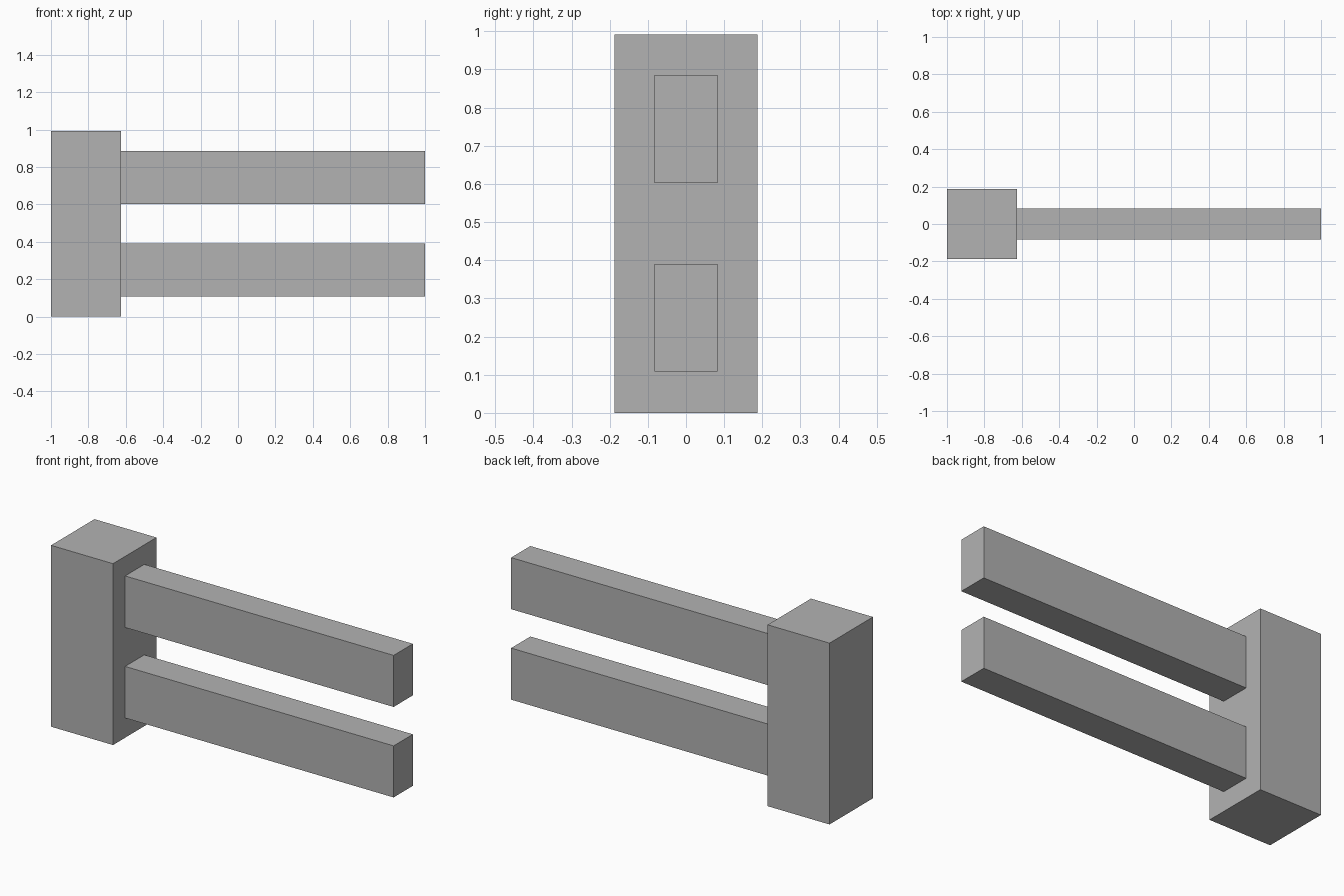
import bpy
import bmesh
from mathutils import Matrix, Vector

default = bpy.data.objects.get("Cube")
if default:
    bpy.data.objects.remove(default, do_unlink=True)

# Single plain grey
GREY = (0.448, 0.448, 0.448, 1.0)
grey = bpy.data.materials.new("plain_grey")
grey.use_nodes = True
grey.diffuse_color = GREY
grey.node_tree.nodes["Principled BSDF"].inputs["Base Color"].default_value = GREY


def add_box(name, low, high):
    """Flat-shaded box between two opposite corners."""
    low, high = Vector(low), Vector(high)
    bm = bmesh.new()
    bmesh.ops.create_cube(bm, size=1, matrix=Matrix.Diagonal((*(high - low), 1)))
    mesh = bpy.data.meshes.new(name)
    bm.to_mesh(mesh)
    bm.free()
    mesh.materials.append(grey)
    obj = bpy.data.objects.new(name, mesh)
    obj.location = (low + high) / 2
    bpy.context.collection.objects.link(obj)
    return obj


POST_SIDE = -0.625      # face of the post the rails butt against
POST_HALF = 0.1875
RAIL_HALF = 0.083
RAIL_HEIGHT = 0.282

# Square upright post
add_box("post", (-1, -POST_HALF, 0), (POST_SIDE, POST_HALF, 0.992))

# Two matching horizontal rails
for name, bottom in (("lower_rail", 0.108), ("upper_rail", 0.603)):
    add_box(name, (POST_SIDE, -RAIL_HALF, bottom),
            (1, RAIL_HALF, bottom + RAIL_HEIGHT))
